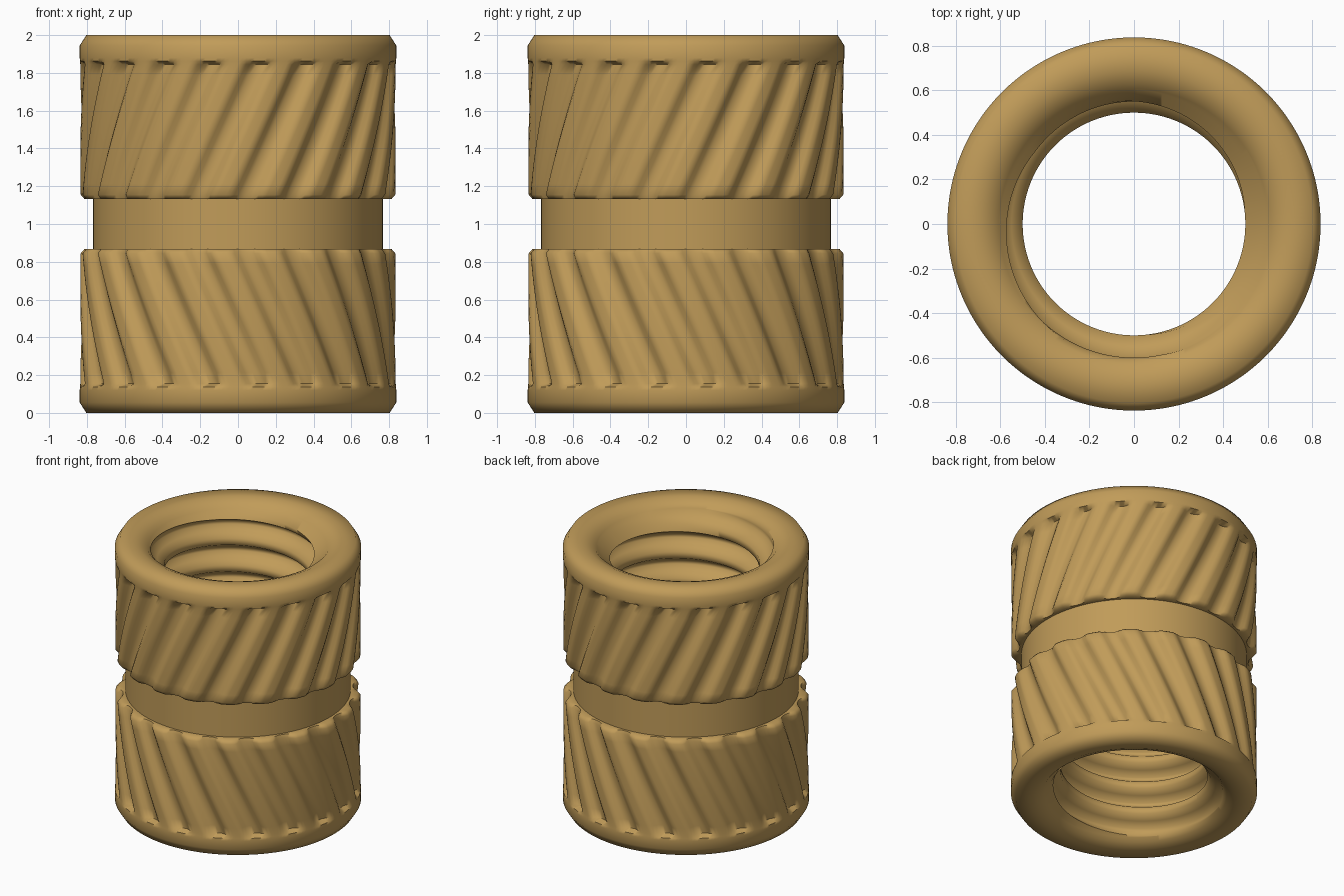
import bpy, bmesh, math

if "Cube" in bpy.data.objects:
    bpy.data.objects.remove(bpy.data.objects["Cube"])

TAU = 2 * math.pi
TEETH, PER_TOOTH = 20, 12
COLS = TEETH * PER_TOOTH
TWIST = 15 * TAU / COLS          # helix turn across one knurled band
BAND0, BAND1 = 0.15, 0.845       # band limits, measured from mid height
PITCH = 0.2                      # thread pitch

brass = bpy.data.materials.new("brass")
brass.diffuse_color = (0.53, 0.33, 0.10, 1)
brass.use_nodes = True
brass.node_tree.nodes["Principled BSDF"].inputs["Base Color"].default_value = brass.diffuse_color

bm = bmesh.new()


def add_grid(point, rows):
    """Wrap a sheet of quads around the axis; seams are welded later."""
    grid = []
    for row in rows:
        ring = []
        for c in range(COLS + 1):
            a, r, z = point(c, row)
            ring.append(bm.verts.new((r * math.sin(a), -r * math.cos(a), z)))
        grid.append(ring)
    for lo, hi in zip(grid, grid[1:]):
        for c in range(COLS):
            bm.faces.new((lo[c], lo[c + 1], hi[c + 1], hi[c]))


# Outer shell: (radius, height from the middle, groove depth)
half = [(0.767, 0.0, 0), (0.767, 0.132, 0), (0.815, 0.132, 0.03), (0.835, 0.155, 0.042)]
half += [(0.835, 0.155 + 0.69 * i / 12, 0.042) for i in range(1, 13)]
half += [(0.837, 0.862, 0), (0.838, 0.88, 0), (0.838, 0.945, 0), (0.803, 1.0, 0),
         (0.69, 1.0, 0), (0.63, 0.975, 0), (0.606, 0.95, 0)]
shell = [(r, 1 - h, d) for r, h, d in reversed(half[1:])] + [(r, 1 + h, d) for r, h, d in half]


def shell_point(c, row):
    r, z, depth = row
    t = (min(max(abs(z - 1), BAND0), BAND1) - BAND0) / (BAND1 - BAND0)
    u = ((c - 2) / PER_TOOTH) % 1
    u = min(u, 1 - u)                                # distance to groove centre
    k = min(max((0.37 - u) / 0.3, 0), 1)
    return TAU * c / COLS + TWIST * t, r - depth * k * k * (3 - 2 * k), z


add_grid(shell_point, shell)

# Threaded bore: rows follow the helix and are clipped by the lead-in cones
thread = [(0.0, 0.5), (0.25, 0.5), (0.405, 0.55), (0.56, 0.6), (0.69, 0.6), (0.845, 0.55)]
bore = [((n + f) * PITCH, r) for n in range(-2, 12) for f, r in thread]


def bore_point(c, row):
    z = min(max(row[0] + PITCH * c / COLS, 0.05), 1.95)
    return TAU * c / COLS, max(row[1], 0.606 - 1.1 * (min(z, 2 - z) - 0.05)), z


add_grid(bore_point, bore)

# Weld seams and rims
bmesh.ops.remove_doubles(bm, verts=bm.verts[:], dist=1e-4)
bmesh.ops.dissolve_degenerate(bm, edges=bm.edges[:], dist=1e-5)
bmesh.ops.recalc_face_normals(bm, faces=bm.faces[:])

mesh = bpy.data.meshes.new("threaded_insert")
bm.to_mesh(mesh)
bm.free()
mesh.materials.append(brass)
insert = bpy.data.objects.new("threaded_insert", mesh)
bpy.context.collection.objects.link(insert)
bpy.context.view_layer.objects.active = insert
insert.select_set(True)
bpy.ops.object.shade_smooth_by_angle(angle=math.radians(59))
